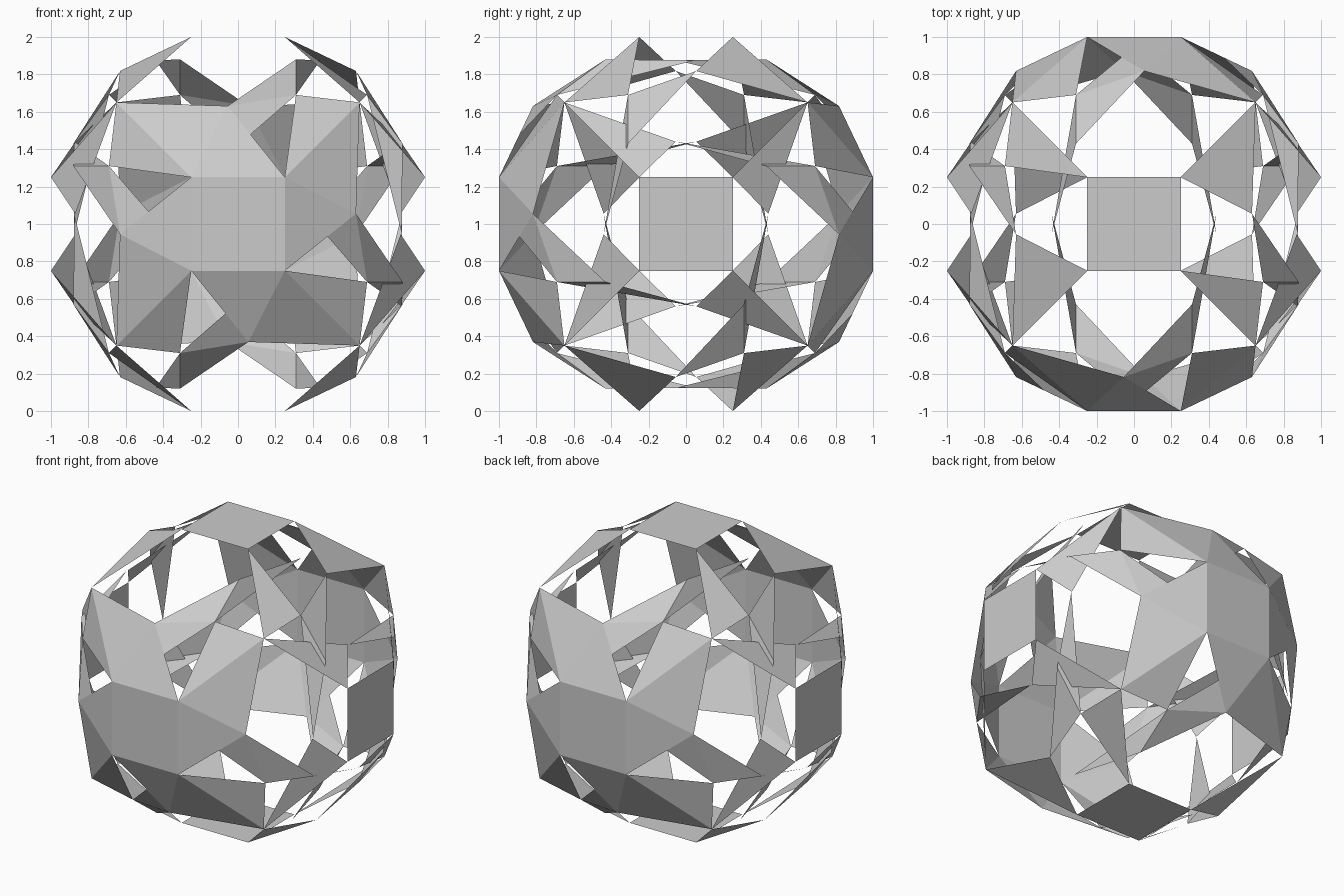
import bpy
from mathutils import Vector

if "Cube" in bpy.data.objects:
    bpy.data.objects.remove(bpy.data.objects["Cube"])

# Key points of one panel, in face coordinates (right, up, outward)
A1, A2 = (-.25, .25, 1), (.25, .25, 1)
B = (-.055, .631, .818)
C = (.31, .88, .43)
D = (-.65, .65, .65)
D2 = (.65, .65, .65)
E = (.31, .69, .69)
F = (-.055, .44, .87)
G = (.44, .875, -.05)
P = tuple(Vector(A2).lerp(Vector(B), .6))

# The six sides of the ball: face coordinates to world coordinates
SIDES = {
    "front": lambda a, b, n: (a, -n, b),
    "back": lambda a, b, n: (-a, n, b),
    "right": lambda a, b, n: (n, a, b),
    "left": lambda a, b, n: (-n, -a, b),
    "top": lambda a, b, n: (a, b, n),
    "bottom": lambda a, b, n: (a, -b, -n),
}


def turn(p, k):
    a, b, n = p
    for _ in range(k):
        a, b = -b, a
    return a, b, n


def build(name, side, polys, turns):
    """Repeat flat panels around one side of the ball."""
    verts, faces = [], []
    for k in turns:
        for poly in polys:
            i = len(verts)
            for p in poly:
                verts.append(Vector(SIDES[side](*turn(p, k))) + Vector((0, 0, 1)))
            faces.append(tuple(range(i, i + len(poly))))
    mesh = bpy.data.meshes.new(name)
    mesh.from_pydata(verts, [], faces)
    mesh.update()
    obj = bpy.data.objects.new(name, mesh)
    bpy.context.collection.objects.link(obj)


square = [turn(A2, k) for k in range(4)]
rim = [A2, A1, B]
wing = [A1, D, B]
fold = [B, E, C]
web = [B, P, E]
brace = [A2, D2, E]
tab = [E, G, C]

for side in SIDES:
    # square plate in the middle of every side
    build(side + "_plate", side, [square], [0])
    if side in ("front", "back"):
        # full pinwheel of panels
        build(side + "_pinwheel", side, [rim, wing, fold, web, brace, tab], range(4))
    elif side in ("top", "bottom"):
        # open panels reaching to left and right
        build(side + "_panels", side, [wing, fold, brace, tab], (1, 3))
    else:
        # narrow recessed wings
        build(side + "_wings", side, [[A1, D, F]], range(4))
